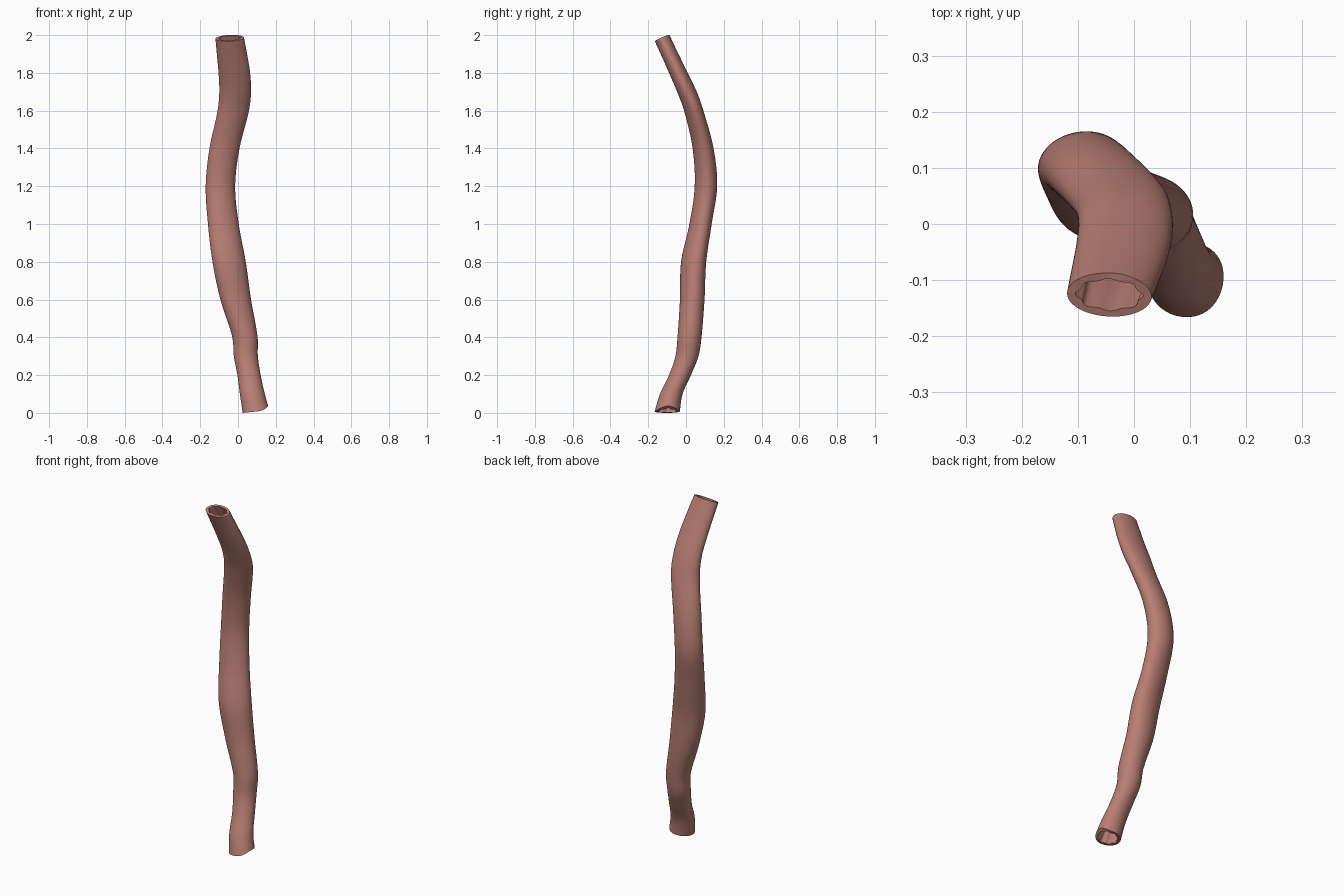
import bpy
import bmesh
import math

SIDES = 64
RINGS = 90

# Height, left edge, right edge, front edge, back edge, skew of the oval section
SECTIONS = [
    (0.0, 0.025, 0.170, -0.168, -0.034, 0.0),
    (0.1, 0.010, 0.142, -0.138, -0.018, 0.0),
    (0.2, -0.003, 0.120, -0.090, 0.026, 0.0),
    (0.3, -0.022, 0.105, -0.056, 0.066, 0.0),
    (0.4, -0.030, 0.104, -0.045, 0.082, 0.0),
    (0.6, -0.093, 0.069, -0.032, 0.098, 0.1),
    (0.8, -0.135, 0.041, -0.026, 0.107, 0.2),
    (1.0, -0.159, 0.004, 0.018, 0.136, 0.2),
    (1.2, -0.171, -0.015, 0.046, 0.165, 0.1),
    (1.4, -0.151, 0.008, 0.035, 0.146, 0.1),
    (1.6, -0.108, 0.058, -0.010, 0.092, 0.1),
    (1.7, -0.099, 0.069, -0.047, 0.057, 0.0),
    (1.8, -0.103, 0.064, -0.090, 0.009, 0.0),
    (1.9, -0.112, 0.048, -0.134, -0.040, 0.0),
    (2.0, -0.121, 0.029, -0.180, -0.087, 0.0),
]


def slope(i, k):
    """Tangent of column k at section i."""
    a = SECTIONS[max(i - 1, 0)]
    b = SECTIONS[min(i + 1, len(SECTIONS) - 1)]
    return (b[k] - a[k]) / (b[0] - a[0])


def section_at(z):
    """Smoothly interpolated section edges at a height."""
    z = min(max(z, 0.0), 2.0)
    i = 0
    while i < len(SECTIONS) - 2 and SECTIONS[i + 1][0] < z:
        i += 1
    a, b = SECTIONS[i], SECTIONS[i + 1]
    h = b[0] - a[0]
    t = (z - a[0]) / h
    s = 1 - t
    return [a[k] * s * s * (1 + 2 * t) + b[k] * t * t * (3 - 2 * t)
            + h * t * s * (slope(i, k) * s - slope(i + 1, k) * t)
            for k in range(1, 6)]


def wall_point(z, angle, inner):
    """Point on the outer wall, or on the lobed inner wall."""
    left, right, front, back, skew = section_at(z)
    rx, ry = (right - left) / 2, (back - front) / 2
    if inner:
        lobes = 1 + 0.06 * math.cos(8 * angle)
        rx = (rx - 0.018) * lobes
        ry = (ry - 0.014) * lobes
    return ((left + right) / 2 + rx * math.cos(angle),
            (front + back) / 2 + ry * math.sin(angle + math.asin(skew)), z)


def end_heights(angle, inner):
    """Heights of the slanted lower and upper cuts at one angle."""
    x, y, _ = wall_point(0.0, angle, inner)
    low = 0.1 * (x - 0.025) + 6 * max(x - 0.11, 0) ** 2
    x, y, _ = wall_point(1.985, angle, inner)
    high = 1.984 + 0.36 * (y + 0.127) + 0.05 * (x + 0.045)
    return max(low, 0.0), min(high, 2.0)


def build_wall(bm, inner):
    """Grid of vertices running up one wall."""
    columns = []
    for s in range(SIDES):
        angle = 2 * math.pi * s / SIDES
        low, high = end_heights(angle, inner)
        columns.append([
            bm.verts.new(wall_point(low + (high - low) * r / RINGS, angle, inner))
            for r in range(RINGS + 1)])
    return columns


# Hollow tube: outer wall, inner wall and a rim at each end
bm = bmesh.new()
outer = build_wall(bm, False)
inner = build_wall(bm, True)
for s in range(SIDES):
    n = (s + 1) % SIDES
    for r in range(RINGS):
        bm.faces.new((outer[s][r], outer[n][r], outer[n][r + 1], outer[s][r + 1]))
        bm.faces.new((inner[n][r], inner[s][r], inner[s][r + 1], inner[n][r + 1]))
    bm.faces.new((outer[s][-1], outer[n][-1], inner[n][-1], inner[s][-1]))
    bm.faces.new((outer[n][0], outer[s][0], inner[s][0], inner[n][0]))
bmesh.ops.recalc_face_normals(bm, faces=bm.faces)

cube = bpy.data.objects.get("Cube")
if cube:
    bpy.data.objects.remove(cube, do_unlink=True)

mesh = bpy.data.meshes.new("hollow_tube")
bm.to_mesh(mesh)
bm.free()
tube = bpy.data.objects.new("hollow_tube", mesh)
bpy.context.collection.objects.link(tube)

# Dusty pink material
color = (0.47, 0.205, 0.17, 1.0)
pink = bpy.data.materials.new("dusty_pink")
pink.use_nodes = True
pink.diffuse_color = color
for node in pink.node_tree.nodes:
    if node.type == 'BSDF_PRINCIPLED':
        node.inputs["Base Color"].default_value = color
mesh.materials.append(pink)

# Smooth walls with sharp rims
bpy.ops.object.select_all(action='DESELECT')
tube.select_set(True)
bpy.context.view_layer.objects.active = tube
bpy.ops.object.shade_smooth_by_angle(angle=math.radians(40))
